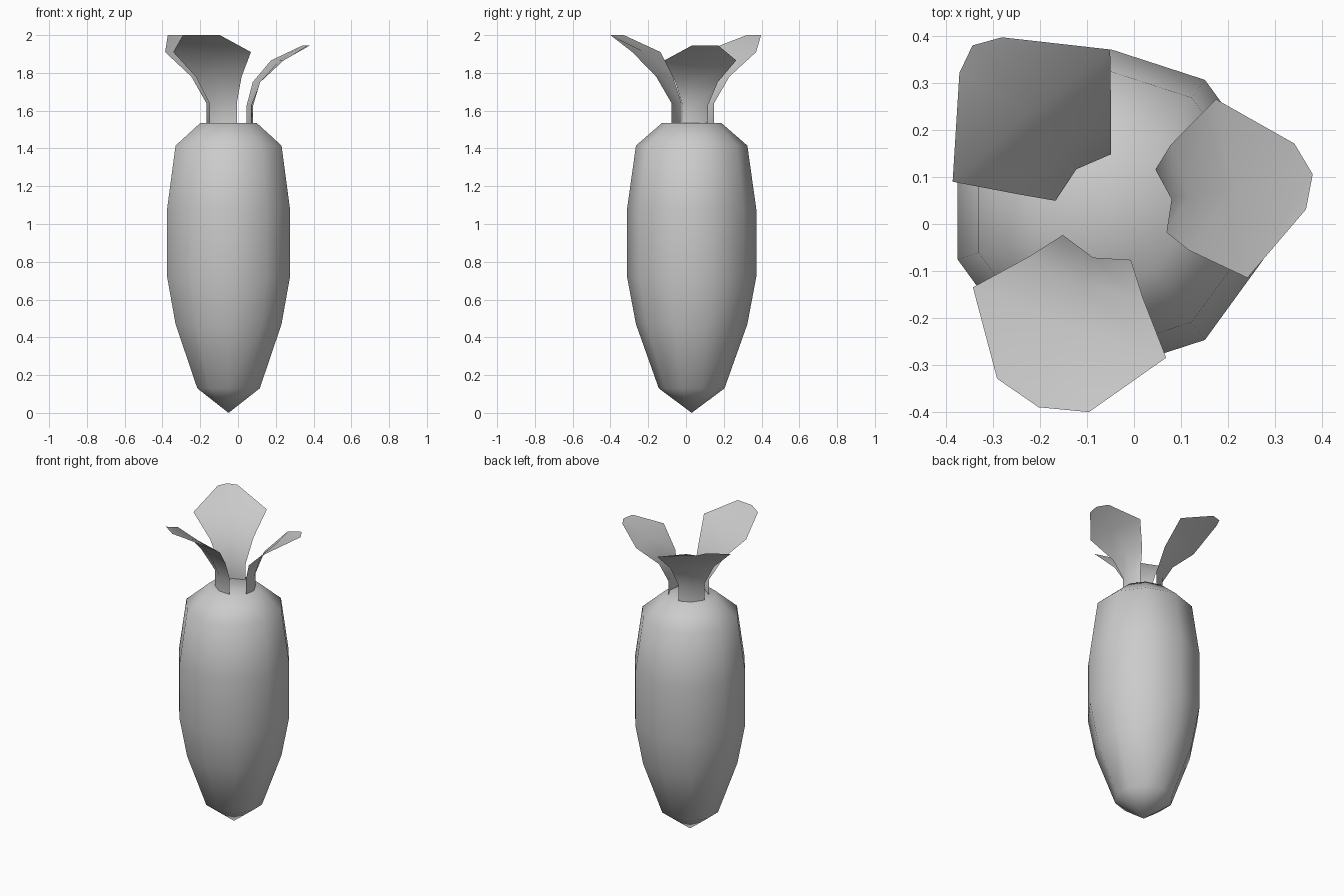
import bpy
import math

if "Cube" in bpy.data.objects:
    bpy.data.objects.remove(bpy.data.objects["Cube"])

CX, CY = -0.05, 0.03   # axis of the root
TOP = 1.535            # height of the crown


def make_object(name, verts, faces):
    mesh = bpy.data.meshes.new(name)
    mesh.from_pydata(verts, [], faces)
    mesh.update()
    mesh.shade_smooth()
    obj = bpy.data.objects.new(name, mesh)
    bpy.context.collection.objects.link(obj)
    return obj


# Root: ten-sided lathe from a pointed tip to a flat crown
def build_root(profile, sides=10):
    verts = [(CX, CY, 0)]
    for r, z in profile:
        for i in range(sides):
            a = math.radians(18) + math.tau * i / sides
            verts.append((CX + r * math.cos(a), CY + r * math.sin(a), z))
    faces = [(0, 1 + (i + 1) % sides, 1 + i) for i in range(sides)]
    for k in range(len(profile) - 1):
        lo, hi = 1 + k * sides, 1 + (k + 1) * sides
        for i in range(sides):
            j = (i + 1) % sides
            faces.append((lo + i, lo + j, hi + j, hi + i))
    last = 1 + (len(profile) - 1) * sides
    faces.append(tuple(range(last, last + sides)))
    return make_object("root", verts, faces)


build_root([(0.174, 0.13), (0.295, 0.47), (0.342, 0.72),
            (0.342, 1.08), (0.295, 1.415), (0.157, TOP)])


# Leaves: three-column curved sheets that flare outward
def build_leaf(name, angle, scale, radii, tip_half):
    bulges = (0.023, 0.023, 0.02, 0.01, 0.027)
    halves = [h * scale for h in (0.068, 0.068, 0.114, 0.193)] + [tip_half]
    heights = [h * scale for h in (0, 0.092, 0.216, 0.331, 0.41)]
    ca, sa = math.cos(math.radians(angle)), math.sin(math.radians(angle))
    verts, faces = [], []
    for r, b, h, z in zip(radii, bulges, halves, heights):
        for side in (-1, 0, 1):
            d, w = r + (b if side == 0 else 0), h * side
            verts.append((CX + d * ca - w * sa, CY + d * sa + w * ca, TOP + z))
    for row in range(4):
        for col in range(2):
            a = row * 3 + col
            faces.append((a, a + 3, a + 4, a + 1))
    return make_object(name, verts, faces)


build_leaf("leaf_right", 10, 1.0, (0.109, 0.109, 0.15, 0.262, 0.41), 0.071)
build_leaf("leaf_back", 130, 1.134, (0.09, 0.09, 0.152, 0.262, 0.43), 0.059)
build_leaf("leaf_front", 250, 1.134, (0.085, 0.085, 0.153, 0.255, 0.42), 0.104)
